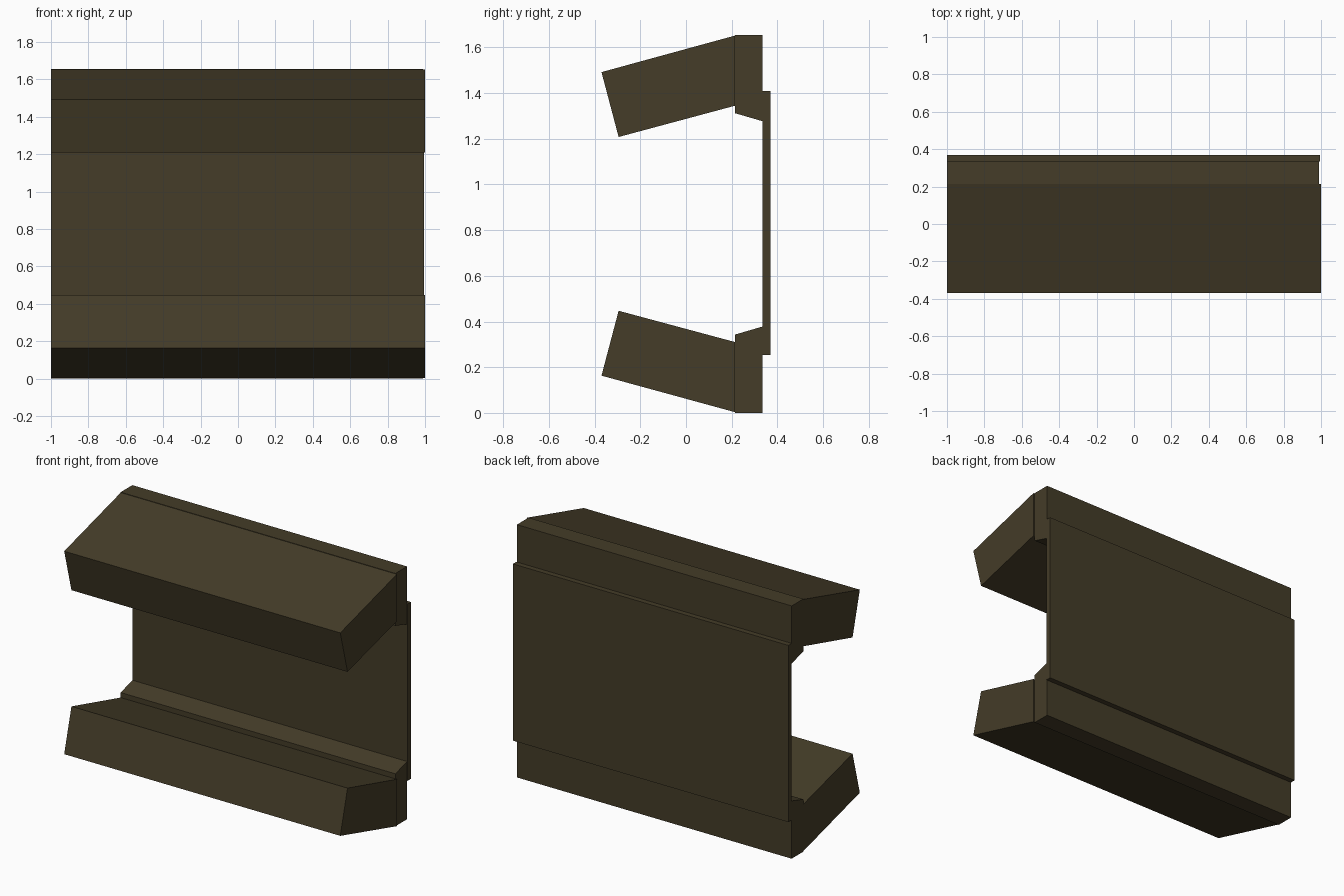
import bpy
import bmesh

if "Cube" in bpy.data.objects:
    bpy.data.objects.remove(bpy.data.objects["Cube"])

MID_Z = 0.8275  # height of the mirror plane

olive = bpy.data.materials.new("dark olive brown")
olive.diffuse_color = (0.058, 0.045, 0.021, 1)
olive.use_nodes = True
olive.node_tree.nodes["Principled BSDF"].inputs["Base Color"].default_value = olive.diffuse_color


def extrude_profile(name, profile, x0, x1):
    """Extrude a (y, z) outline along x."""
    bm = bmesh.new()
    face = bm.faces.new([bm.verts.new((x0, y, z)) for y, z in profile])
    ext = bmesh.ops.extrude_face_region(bm, geom=[face])
    moved = [v for v in ext["geom"] if isinstance(v, bmesh.types.BMVert)]
    bmesh.ops.translate(bm, verts=moved, vec=(x1 - x0, 0, 0))
    bmesh.ops.recalc_face_normals(bm, faces=bm.faces)
    mesh = bpy.data.meshes.new(name)
    bm.to_mesh(mesh)
    bm.free()
    mesh.materials.append(olive)
    obj = bpy.data.objects.new(name, mesh)
    bpy.context.collection.objects.link(obj)
    return obj


# Lower outlines; the upper parts mirror them
arm = [(-0.37, 0.163), (0.215, 0.003), (0.215, 0.31), (-0.295, 0.447)]
bracket = [(0.215, 0.0), (0.335, 0.0), (0.335, 0.378), (0.215, 0.343)]

for side, flip in (("lower", False), ("upper", True)):
    def place(outline):
        return [(y, 2 * MID_Z - z if flip else z) for y, z in outline]
    # Tilted slab reaching forward
    extrude_profile(side + "_arm", place(arm), -1.0, 1.0)
    # Upright strip joining the slab to the back panel
    extrude_profile(side + "_bracket", place(bracket), -1.0, 0.99)

# Thin back panel
extrude_profile("back_panel",
                [(0.335, 0.253), (0.37, 0.253), (0.37, 1.41), (0.335, 1.41)],
                -1.0, 0.995)
